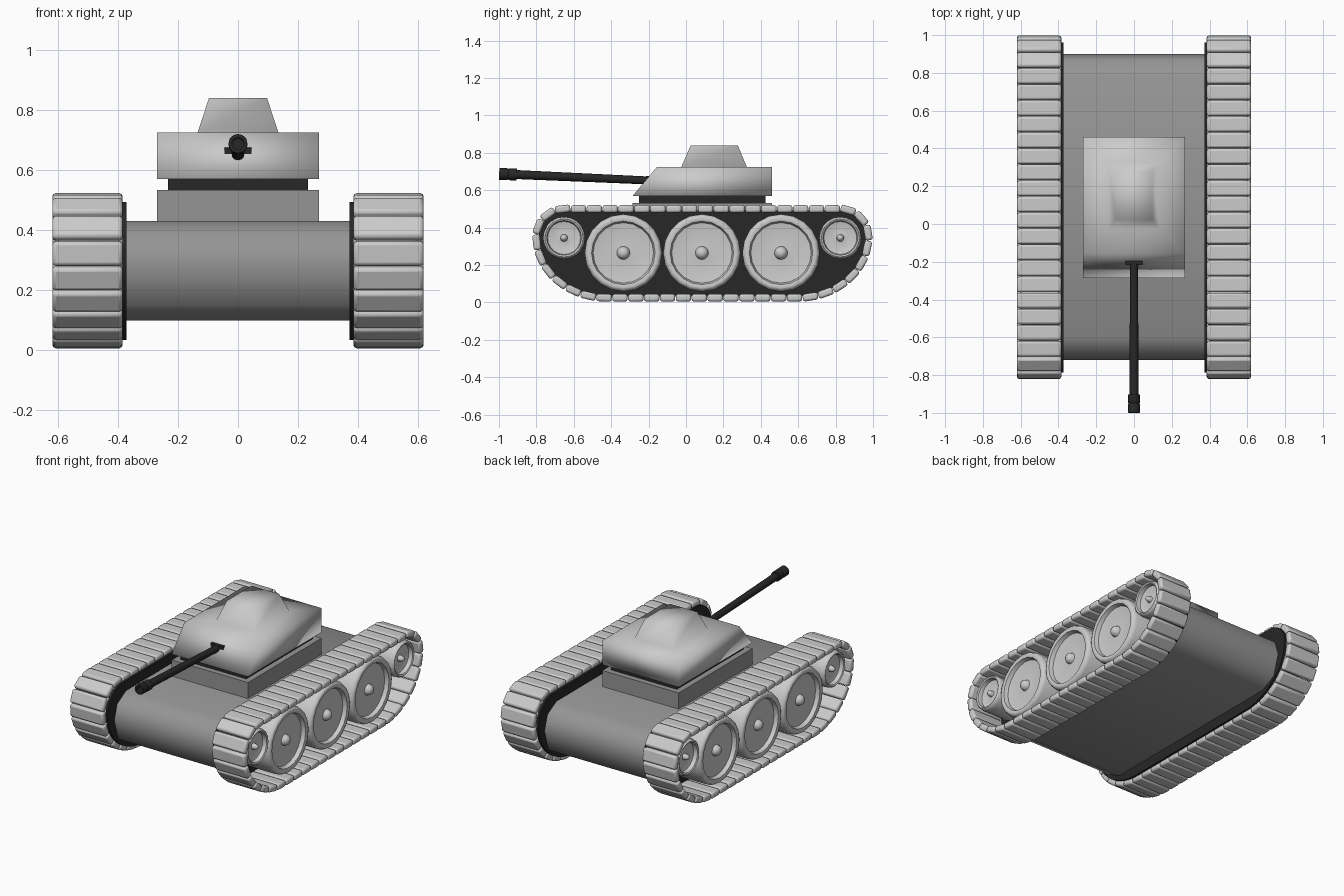
import bpy, bmesh
from math import sin, cos, pi, radians
from mathutils import Vector, Matrix

if "Cube" in bpy.data.objects:
    bpy.data.objects.remove(bpy.data.objects["Cube"])


def material(name, v):
    m = bpy.data.materials.new(name)
    m.diffuse_color = (v, v, v, 1)
    m.use_nodes = True
    m.node_tree.nodes["Principled BSDF"].inputs["Base Color"].default_value = m.diffuse_color
    return m


BLACK = material("black_steel", 0.02)
HULL_GREY = material("hull_grey", 0.3)


def finish(bm, name, angle=40, mat=None, mirror=False, bevel=0):
    bmesh.ops.recalc_face_normals(bm, faces=bm.faces)
    me = bpy.data.meshes.new(name)
    bm.to_mesh(me)
    bm.free()
    me.shade_smooth()
    me.set_sharp_from_angle(angle=radians(angle))
    ob = bpy.data.objects.new(name, me)
    bpy.context.collection.objects.link(ob)
    if mat:
        me.materials.append(mat)
    if bevel:
        b = ob.modifiers.new("Bevel", 'BEVEL')
        b.width, b.segments = bevel, 2
    if mirror:
        ob.modifiers.new("Mirror", 'MIRROR')
    return ob


def prism(bm, yz, x0, x1):
    """Side profile extruded across x; returns its faces."""
    a = [bm.verts.new((x0, y, z)) for y, z in yz]
    b = [bm.verts.new((x1, y, z)) for y, z in yz]
    n = len(yz)
    bm.faces.new(a)
    bm.faces.new(b[::-1])
    return [bm.faces.new((a[i], a[(i + 1) % n], b[(i + 1) % n], b[i])) for i in range(n)]


def rect(y0, y1, z0, z1):
    return [(y0, z0), (y1, z0), (y1, z1), (y0, z1)]


def lathe(bm, profile, n, mat):
    """Revolve (axial, radius) points about local x; zero radius closes the end."""
    rings = []
    for a, r in profile:
        k = n if r > 0 else 1
        rings.append([bm.verts.new(mat @ Vector((a, r * cos(2 * pi * i / n), r * sin(2 * pi * i / n))))
                      for i in range(k)])
    for p, q in zip(rings, rings[1:]):
        for i in range(n):
            j = (i + 1) % n
            vs = [p[i % len(p)], p[j % len(p)], q[j % len(q)], q[i % len(q)]]
            bm.faces.new(list(dict.fromkeys(vs)))


# Track centre line: flat top and bottom, tight upper ends, long lower sweeps
def arc(cy, cz, ry, rz, a0, a1, n=24):
    return [Vector((cy + ry * cos(radians(a0 + (a1 - a0) * i / n)),
                    cz + rz * sin(radians(a0 + (a1 - a0) * i / n)))) for i in range(n + 1)]


path = (arc(.825, .35, .15, .15, 90, 0) + arc(.6, .35, .375, .325, 0, -90)[1:]
        + arc(-.425, .35, .375, .325, -90, -180) + arc(-.65, .35, .15, .15, 180, 90)[1:])


def along(pts, count):
    """Evenly spaced (point, tangent) pairs round a closed path."""
    segs = list(zip(pts, pts[1:] + pts[:1]))
    step = sum((b - a).length for a, b in segs) / count
    out, walked = [], 0.0
    for a, b in segs:
        d = (b - a).length
        while len(out) < count and len(out) * step < walked + d:
            out.append((a.lerp(b, (len(out) * step - walked) / d), (b - a).normalized()))
        walked += d
    return out


# Track pads
bm = bmesh.new()
PADS = 48
samples = along(path, PADS * 2)
for i in range(PADS):
    p = samples[2 * i + 1][0]
    t = (samples[(2 * i + 2) % len(samples)][0] - samples[2 * i][0]).normalized()
    w = Vector((-t.y, t.x))
    yz = [p + t * (.041 * s) + w * (.02 * u) for s, u in ((-1, -1), (1, -1), (1, 1), (-1, 1))]
    prism(bm, yz, .385, .62)
finish(bm, "track_pads", 50, mirror=True, bevel=.012)

# Dark side plates behind the wheels
bm = bmesh.new()
mid = Vector((.0875, .2625))
prism(bm, [mid + Vector(((p.x - mid.x) * .985, (p.y - mid.y) * .97)) for p in path], .372, .386)
finish(bm, "track_side_plates", 40, BLACK, mirror=True)


# Wheels: rounded tyre, dished disc and domed hub
def wheel(bm, y, z, R, hub, n):
    prof = [(.386, 0), (.386, R * .9), (.40, R), (.575, R), (.595, R * .96), (.60, R * .9),
            (.595, R * .82), (.57, R * .78), (.56, R * .45), (.565, hub * 1.1), (.575, hub),
            (.59, hub * .8), (.597, hub * .4), (.60, 0)]
    lathe(bm, prof, n, Matrix.Translation((0, y, z)))


bm = bmesh.new()
for y in (-.335, .085, .508):
    wheel(bm, y, .265, .207, .032, 20)
finish(bm, "road_wheels", 50, mirror=True)
bm = bmesh.new()
for y in (-.652, .825):
    wheel(bm, y, .345, .113, .018, 20)
finish(bm, "end_wheels", 50, mirror=True)

# Hull
bm = bmesh.new()
prism(bm, [(-.60, .43), (-.69, .38), (-.72, .285), (-.68, .15), (-.58, .097),
           (.76, .097), (.86, .15), (.90, .285), (.87, .38), (.78, .43)], -.375, .375)
finish(bm, "hull", 60, HULL_GREY)

# Raised turret base and recessed ring
bm = bmesh.new()
prism(bm, rect(-.285, .46, .425, .533), -.27, .27)
finish(bm, "turret_base", 40, HULL_GREY)
bm = bmesh.new()
prism(bm, rect(-.25, .425, .53, .572), -.233, .233)
finish(bm, "turret_ring", 40, BLACK)

# Turret with sloped front; cupola raised from its roof
bm = bmesh.new()
faces = prism(bm, [(-.285, .57), (.46, .57), (.46, .725), (-.155, .725)], -.27, .27)
roof = faces[2]
for (hx, y0, y1, z) in ((.135, -.025, .325, .725), (.097, .025, .277, .84)):
    bmesh.ops.inset_individual(bm, faces=[roof], thickness=.02)
    c = roof.calc_center_median()
    for v in roof.verts:
        v.co = (hx if v.co.x > 0 else -hx, y1 if v.co.y > c.y else y0, z)
finish(bm, "turret", 100)

# Gun mantlet and slightly raised barrel with hollow muzzle
bm = bmesh.new()
prism(bm, rect(-.215, -.12, .632, .675), -.045, .045)
finish(bm, "gun_mantlet", 40, BLACK)
start, end = Vector((0, -.15, .65)), Vector((0, -.999, .688))
L = (end - start).length
aim = Matrix.Translation(start) @ (end - start).to_track_quat('X', 'Z').to_matrix().to_4x4()
bm = bmesh.new()
lathe(bm, [(0, 0), (0, .021), (L - .095, .024), (L - .095, .032), (L - .055, .032), (L - .05, .029),
           (L - .04, .032), (L, .032), (L, .02), (L - .06, .02), (L - .06, 0)], 12, aim)
finish(bm, "gun_barrel", 40, BLACK)
